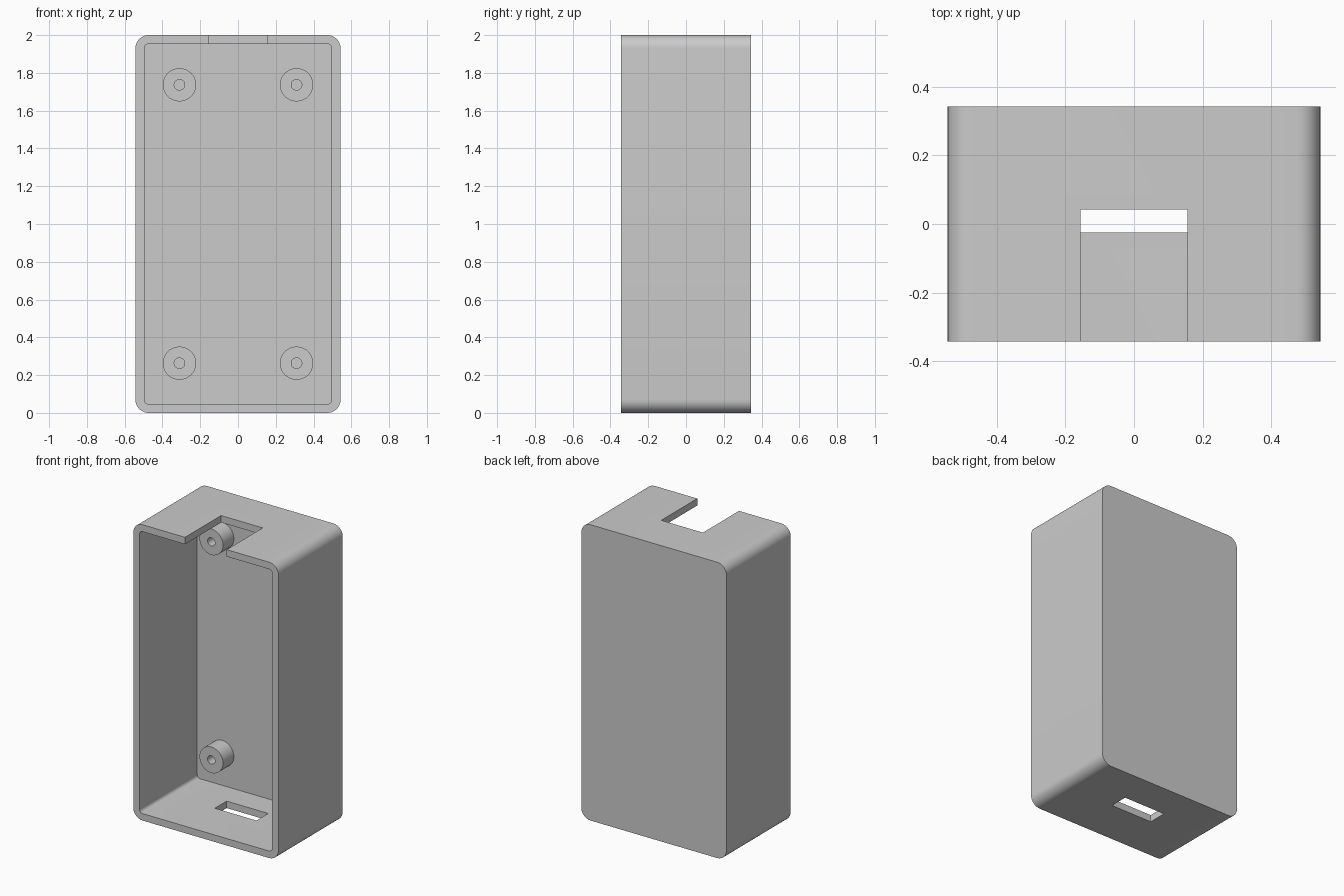
import bpy, bmesh, math
from mathutils import Vector, Matrix

if "Cube" in bpy.data.objects:
    bpy.data.objects.remove(bpy.data.objects["Cube"])

HX, HY, H = 0.543, 0.343, 2.0        # half width, half depth, height
WALL, BACK = 0.047, 0.273            # wall thickness, inner face of the back
BOSS_FRONT = 0.157


def make_object(name, bm):
    bmesh.ops.recalc_face_normals(bm, faces=bm.faces)
    mesh = bpy.data.meshes.new(name)
    bm.to_mesh(mesh)
    bm.free()
    obj = bpy.data.objects.new(name, mesh)
    bpy.context.collection.objects.link(obj)
    return obj


def rounded_prism(name, hx, z0, z1, r, y0, y1, steps=10):
    """Rounded rectangle in the xz plane, extruded along y."""
    bm = bmesh.new()
    verts = []
    for i, (sx, top) in enumerate([(1, 1), (-1, 1), (-1, 0), (1, 0)]):
        cx, cz = sx * (hx - r), (z1 - r if top else z0 + r)
        for k in range(steps + 1):
            a = (i + k / steps) * math.pi / 2
            verts.append(bm.verts.new((cx + r * math.cos(a), y0, cz + r * math.sin(a))))
    face = bm.faces.new(verts)
    ext = bmesh.ops.extrude_face_region(bm, geom=[face], use_keep_orig=True)
    moved = [v for v in ext["geom"] if isinstance(v, bmesh.types.BMVert)]
    bmesh.ops.translate(bm, verts=moved, vec=(0, y1 - y0, 0))
    return make_object(name, bm)


def box(name, lo, hi):
    lo, hi = Vector(lo), Vector(hi)
    bm = bmesh.new()
    bmesh.ops.create_cube(bm, size=1, matrix=Matrix.Translation((lo + hi) / 2)
                          @ Matrix.Diagonal((*(hi - lo), 1)))
    return make_object(name, bm)


def activate(obj):
    bpy.ops.object.select_all(action='DESELECT')
    obj.select_set(True)
    bpy.context.view_layer.objects.active = obj


def cut(obj, cutter):
    mod = obj.modifiers.new(cutter.name, 'BOOLEAN')
    mod.operation, mod.solver, mod.object = 'DIFFERENCE', 'EXACT', cutter
    activate(obj)
    bpy.ops.object.modifier_apply(modifier=mod.name)
    bpy.data.objects.remove(cutter)


def smooth(obj):
    activate(obj)
    bpy.ops.object.shade_smooth_by_angle(angle=math.radians(30))


# Open-fronted case
case = rounded_prism("case", HX, 0, H, 0.07, -HY, HY)
cut(case, rounded_prism("cavity", HX - WALL, WALL, H - WALL, 0.023, -HY - 0.1, BACK))
# Notch in the top wall, open to the front
cut(case, box("top_notch", (-0.156, -HY - 0.1, H - 0.15), (0.156, 0.042, H + 0.1)))
# Slot through the bottom wall
cut(case, box("bottom_slot", (-0.156, -0.025, -0.1), (0.156, 0.101, 0.15)))
smooth(case)


def screw_boss(name, x, z):
    """Hollow post spun around the y axis, standing on the back wall."""
    bm = bmesh.new()
    profile = [(0.028, BACK), (0.028, BOSS_FRONT), (0.088, BOSS_FRONT), (0.088, BACK)]
    pts = [bm.verts.new((x + r, y, z)) for r, y in profile]
    edges = [bm.edges.new(p) for p in zip(pts, pts[1:])]
    bmesh.ops.spin(bm, geom=pts + edges, cent=(x, 0, z), axis=(0, 1, 0),
                   angle=math.tau, steps=40)
    bmesh.ops.remove_doubles(bm, verts=bm.verts, dist=1e-5)
    obj = make_object(name, bm)
    # open shell: make sure the front ring faces forward
    if sum(f.normal.y * f.area for f in obj.data.polygons) > 0:
        obj.data.flip_normals()
    smooth(obj)


# Four screw bosses
for side, x in (("left", -0.31), ("right", 0.31)):
    for level, z in (("lower", 0.263), ("upper", H - 0.263)):
        screw_boss(f"screw_boss_{level}_{side}", x, z)
